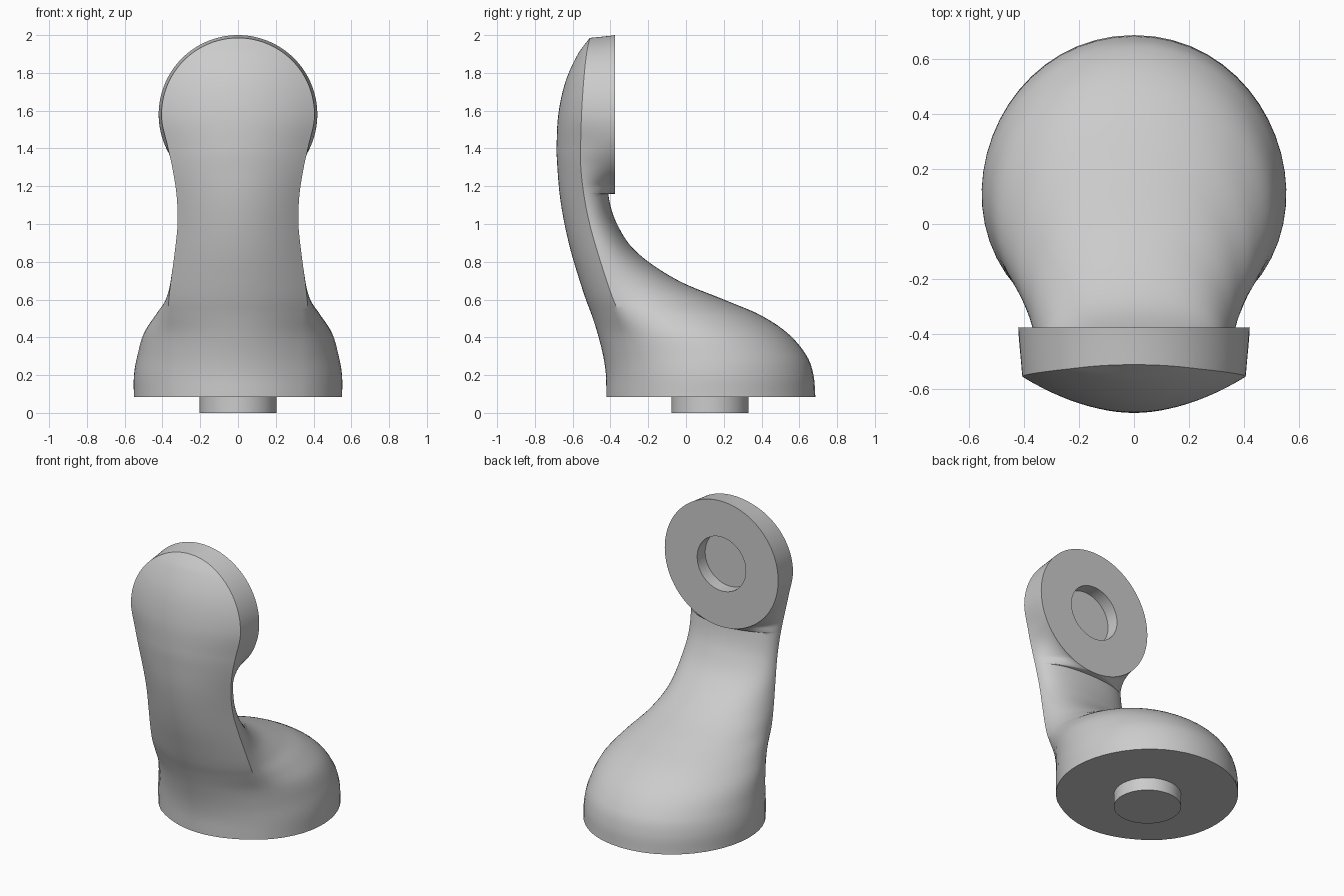
import bpy, bmesh, math
from mathutils import Vector

if "Cube" in bpy.data.objects:
    bpy.data.objects.remove(bpy.data.objects["Cube"])

ZC, R, RC, YD = 1.58, 0.42, 0.405, -0.375   # head centre, disc radius, front rim radius, disc plane

# z, front y, rim y, rim half width, back y, side handle x, side handle y, back handle x
KEYS = [
    (0.085, -.422, -.285, .37, .685, .745, .035, .50),
    (0.20, -.424, -.285, .37, .675, .743, .03, .50),
    (0.30, -.438, -.29, .37, .64, .715, .03, .48),
    (0.42, -.468, -.31, .37, .54, .655, .0, .44),
    (0.52, -.50, -.35, .37, .39, .535, -.06, .38),
    (0.60, -.53, -.385, .366, .20, .43, -.15, .31),
    (0.70, -.563, -.42, .355, -.04, .37, -.27, .25),
    (0.85, -.608, -.468, .335, -.26, .34, -.35, .20),
    (1.00, -.643, -.51, .32, -.365, .32, -.42, .19),
    (1.15, -.668, -.54, .325, -.41, .32, -.45, .19),
    (1.30, -.681, -.557, .348, -.41, .345, -.49, .19),
    (1.40, -.685, -.558, .37, -.41, .375, -.49, .25),
    (1.58, -.676, -.553, .405, -.41, .41, -.49, .42),
    (1.76, -.638, -.542, .36, -.41, .36, -.48, .36),
    (1.91, -.573, -.527, .25, -.41, .25, -.47, .25),
    (2.00, -.51, -.51, .0, -.41, .0, -.46, .0),
]


def sample(z):
    """Smooth interpolation through the key rows."""
    i = 0
    while i < len(KEYS) - 2 and z > KEYS[i + 1][0]:
        i += 1
    a, b = KEYS[i], KEYS[i + 1]
    p, n = KEYS[max(i - 1, 0)], KEYS[min(i + 2, len(KEYS) - 1)]
    h = b[0] - a[0]
    t = min(max((z - a[0]) / h, 0), 1)
    out = []
    for k in range(1, 8):
        ma = (b[k] - p[k]) / (b[0] - p[0]) * h
        mb = (n[k] - a[k]) / (n[0] - a[0]) * h
        out.append((2*t**3 - 3*t*t + 1)*a[k] + (t**3 - 2*t*t + t)*ma
                   + (3*t*t - 2*t**3)*b[k] + (t**3 - t*t)*mb)
    return out


def section(z, on_disc):
    """One closed cross-section: arched front, curved sides, flat disc chord at the back."""
    yf, ye, c, yb, hx, hy, bx = sample(z)
    d, zf = 0.0, z
    p1, p2 = Vector((hx, hy)), Vector((bx, yb))
    if on_disc:
        d = math.sqrt(max(R*R - (z - ZC)**2, 0))
        yb = YD
        p2.x = max(d, bx)
        if z >= ZC:
            c = d * RC / R
            zf = ZC + (z - ZC) * RC / R
            p1.x, p2.x = c + (d - c)*.4, c + (d - c)*.8
    p0, p3 = Vector((c, ye)), Vector((d, yb))
    half = []
    for i in range(12):
        u = i / 12
        half.append((c*u, yf + (ye - yf)*u*u, zf))
    for i in range(21):
        t = i / 20
        q = p0*(1-t)**3 + p1*3*t*(1-t)**2 + p2*3*t*t*(1-t) + p3*t**3
        half.append((q.x, q.y, zf + (z - zf)*t))
    for i in range(1, 6):
        half.append((d*(1 - i/5), yb, z))
    return half + [(-x, y, w) for x, y, w in reversed(half[1:-1])]


def cylinder(name, r, depth, loc, rot=(0, 0, 0)):
    bpy.ops.mesh.primitive_cylinder_add(vertices=96, radius=r, depth=depth, location=loc, rotation=rot)
    ob = bpy.context.object
    ob.name = name
    return ob


def activate(ob):
    bpy.ops.object.select_all(action='DESELECT')
    ob.select_set(True)
    bpy.context.view_layer.objects.active = ob


# Curved arm with wide foot and round head
rings = [section(0.085 + (1.158 - 0.085)*i/60, False) for i in range(61)]
rings += [section(ZC - R*math.cos(math.pi*i/64), True) for i in range(65)]
bm = bmesh.new()
vr = [[bm.verts.new(p) for p in ring] for ring in rings]
n = len(vr[0])
for a, b in zip(vr, vr[1:]):
    for j in range(n):
        k = (j + 1) % n
        bm.faces.new((a[j], a[k], b[k], b[j]))
bm.faces.new(vr[0])
bmesh.ops.remove_doubles(bm, verts=bm.verts, dist=0.0003)
bmesh.ops.recalc_face_normals(bm, faces=bm.faces)
mesh = bpy.data.meshes.new("arm_link")
bm.to_mesh(mesh)
bm.free()
arm = bpy.data.objects.new("arm_link", mesh)
bpy.context.collection.objects.link(arm)

# Round socket in the head
cutter = cylinder("socket_cutter", 0.18, 0.17, (0, YD, ZC), (math.pi/2, 0, 0))
cutter.hide_render = True
mod = arm.modifiers.new("socket", 'BOOLEAN')
mod.operation, mod.solver, mod.object = 'DIFFERENCE', 'EXACT', cutter
activate(arm)
bpy.ops.object.modifier_apply(modifier="socket")
bpy.data.objects.remove(cutter)
activate(arm)
bpy.ops.object.shade_smooth_by_angle(angle=math.radians(32))

# Round peg under the foot
peg = cylinder("base_peg", 0.204, 0.1, (0, 0.127, 0.05))
activate(peg)
bpy.ops.object.shade_smooth_by_angle(angle=math.radians(32))
